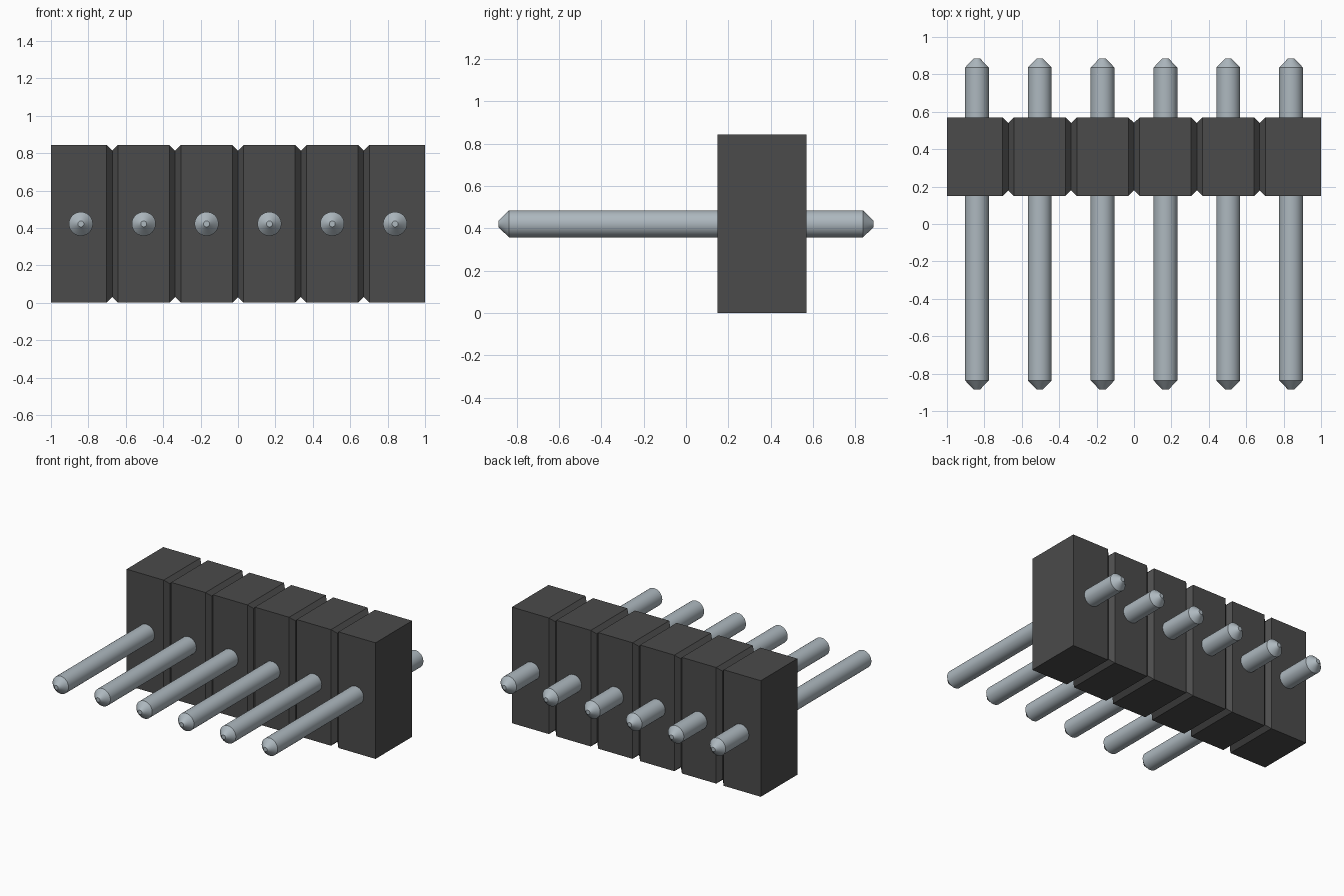
import bpy, bmesh, math
from mathutils import Matrix

if "Cube" in bpy.data.objects:
    bpy.data.objects.remove(bpy.data.objects["Cube"])

PITCH, COUNT = 0.336, 6
Y0, Y1, HEIGHT = 0.15, 0.57, 0.843
NOTCH = 0.03


def material(name, rgb):
    m = bpy.data.materials.new(name)
    m.use_nodes = True
    m.diffuse_color = (*rgb, 1)
    m.node_tree.nodes["Principled BSDF"].inputs["Base Color"].default_value = (*rgb, 1)
    return m


def make_object(name, bm, mat):
    bmesh.ops.recalc_face_normals(bm, faces=bm.faces[:])
    mesh = bpy.data.meshes.new(name)
    bm.to_mesh(mesh)
    bm.free()
    mesh.materials.append(mat)
    obj = bpy.data.objects.new(name, mesh)
    bpy.context.collection.objects.link(obj)
    return obj


def loft(rings):
    """Skin a list of closed point rings and cap both ends."""
    bm = bmesh.new()
    loops = [[bm.verts.new(p) for p in ring] for ring in rings]
    for a, b in zip(loops, loops[1:]):
        n = len(a)
        for i in range(n):
            bm.faces.new((a[i], a[(i + 1) % n], b[(i + 1) % n], b[i]))
    bm.faces.new(loops[0])
    bm.faces.new(loops[-1])
    return bm


black_plastic = material("dark grey plastic", (0.07, 0.07, 0.07))
metal = material("pale steel", (0.42, 0.48, 0.52))


# Housing: rectangular sections along x, pinched to a V between neighbours
def section(x, inset):
    a, b, c, d = Y0 + inset, Y1 - inset, inset, HEIGHT - inset
    return [(x, a, c), (x, b, c), (x, b, d), (x, a, d)]


sections = [section(-1, 0)]
for i in range(1, COUNT):
    x = (i - COUNT / 2) * PITCH
    sections += [section(x - NOTCH, 0), section(x, NOTCH), section(x + NOTCH, 0)]
sections.append(section(1, 0))
make_object("housing", loft(sections), black_plastic)

# Pins: round rods along y with tapered tips
SEGMENTS = 48
pin_profile = [(-0.886, 0.016), (-0.836, 0.064), (0.836, 0.064), (0.886, 0.016)]
for i in range(COUNT):
    x = (i - (COUNT - 1) / 2) * PITCH
    rings = [[(r * math.cos(t), y, r * math.sin(t))
              for t in (math.tau * k / SEGMENTS for k in range(SEGMENTS))]
             for y, r in pin_profile]
    bm = loft(rings)
    bm.transform(Matrix.Translation((x, 0, HEIGHT / 2)))
    pin = make_object(f"pin_{i + 1}", bm, metal)
    bpy.ops.object.select_all(action="DESELECT")
    pin.select_set(True)
    bpy.context.view_layer.objects.active = pin
    bpy.ops.object.shade_smooth_by_angle(angle=math.radians(30))
